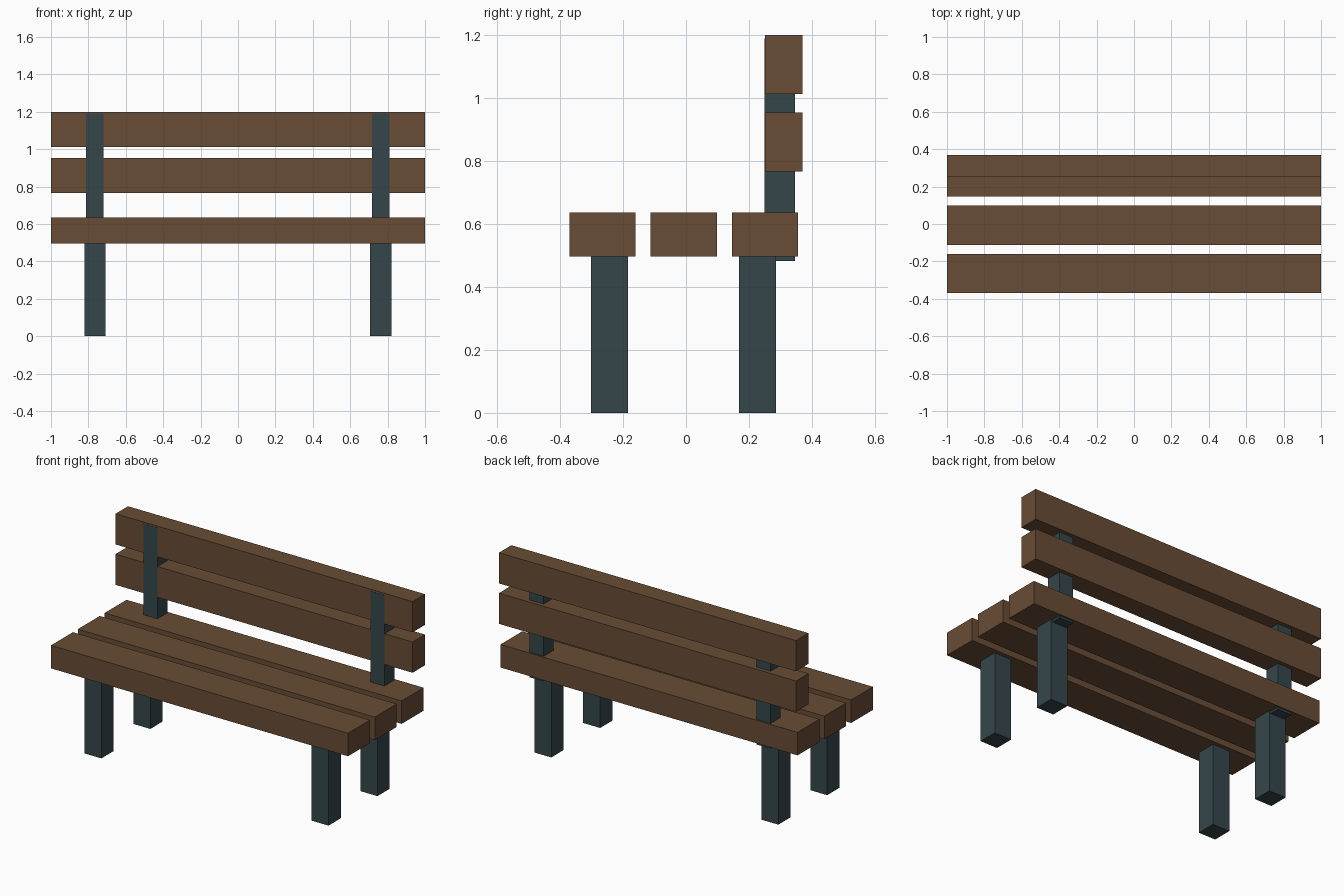
import bpy
import bmesh

if "Cube" in bpy.data.objects:
    bpy.data.objects.remove(bpy.data.objects["Cube"])


def make_material(name, rgb):
    mat = bpy.data.materials.new(name)
    mat.diffuse_color = (*rgb, 1.0)
    mat.use_nodes = True
    mat.node_tree.nodes["Principled BSDF"].inputs["Base Color"].default_value = mat.diffuse_color
    return mat


wood = make_material("brown wood", (0.140, 0.073, 0.036))
metal = make_material("dark slate metal", (0.036, 0.062, 0.071))


def box(name, x, y, z, mat):
    """Box from (min, max) ranges on each axis."""
    ranges = (x, y, z)
    bm = bmesh.new()
    bmesh.ops.create_cube(bm, size=1.0)
    for v in bm.verts:
        v.co = [(lo + hi) / 2 + c * (hi - lo) for c, (lo, hi) in zip(v.co, ranges)]
    mesh = bpy.data.meshes.new(name)
    bm.to_mesh(mesh)
    bm.free()
    mesh.materials.append(mat)
    obj = bpy.data.objects.new(name, mesh)
    bpy.context.collection.objects.link(obj)
    return obj


LENGTH = (-1.0, 1.0)

# Seat: three planks
for label, y0 in (("front", -0.370), ("middle", -0.112), ("back", 0.146)):
    box(f"seat_plank_{label}", LENGTH, (y0, y0 + 0.21), (0.496, 0.636), wood)

# Backrest: two planks
for label, z0 in (("lower", 0.767), ("upper", 1.013)):
    box(f"backrest_plank_{label}", LENGTH, (0.251, 0.370), (z0, z0 + 0.187), wood)

# Legs and backrest posts, the same on both sides
for side, cx in (("left", -0.765), ("right", 0.764)):
    leg_x = (cx - 0.057, cx + 0.057)
    for label, y0 in (("front", -0.302), ("back", 0.168)):
        box(f"{label}_leg_{side}", leg_x, (y0, y0 + 0.118), (0.0, 0.5), metal)
    # Post face sits a hair in front of the backrest planks
    box(f"backrest_post_{side}", (cx - 0.047, cx + 0.047), (0.250, 0.346), (0.483, 1.19), metal)
